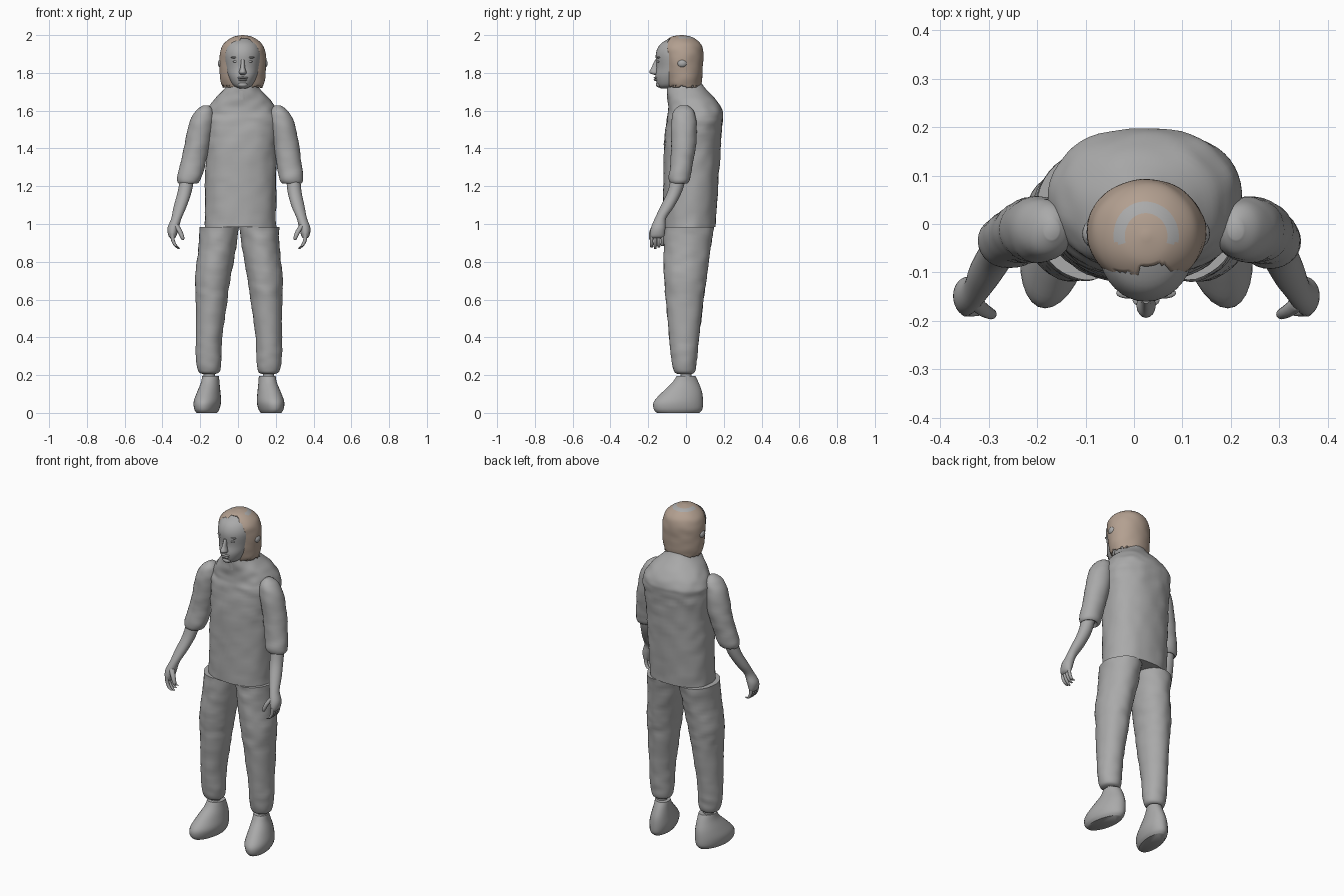
import bpy, bmesh, math, random
from mathutils import Vector, noise

random.seed(4)
default = bpy.data.objects.get("Cube")
if default:
    bpy.data.objects.remove(default, do_unlink=True)


def material(name, colour):
    mat = bpy.data.materials.new(name)
    mat.use_nodes = True
    mat.diffuse_color = (*colour, 1)
    mat.node_tree.nodes["Principled BSDF"].inputs["Base Color"].default_value = (*colour, 1)
    return mat


GREY = material("plain grey", (0.4, 0.4, 0.4))
BROWN = material("light brown hair", (0.45, 0.35, 0.28))


def finish(name, bm, mats, angle=50):
    bmesh.ops.recalc_face_normals(bm, faces=bm.faces)
    mesh = bpy.data.meshes.new(name)
    bm.to_mesh(mesh)
    bm.free()
    for mat in mats:
        mesh.materials.append(mat)
    obj = bpy.data.objects.new(name, mesh)
    bpy.context.collection.objects.link(obj)
    bpy.ops.object.select_all(action="DESELECT")
    obj.select_set(True)
    bpy.context.view_layer.objects.active = obj
    bpy.ops.object.shade_smooth_by_angle(angle=math.radians(angle))
    return obj


def smooth_rings(rings, steps):
    """Catmull-Rom resampling of (x, y, z, rx, ry) rings."""
    pts = [rings[0]] + list(rings) + [rings[-1]]
    out = []
    for i in range(1, len(pts) - 2):
        a, b, c, d = pts[i - 1:i + 3]
        for k in range(steps):
            t = k / steps
            out.append([q + t / 2 * (r - p + t * (2 * p - 5 * q + 4 * r - s + t * (3 * (q - r) + s - p)))
                        for p, q, r, s in zip(a, b, c, d)])
    return out + [list(rings[-1])]


def loft_mesh(rings, sides=28, steps=4, power=2.0, rumple=0.0, skew=0.0, cap=True):
    """Skin horizontal oval rings; rumple adds cloth folds, skew slides x with y."""
    bm = bmesh.new()
    loops = []
    for x, y, z, rx, ry in smooth_rings(rings, steps):
        loop = []
        for i in range(sides):
            a = math.tau * i / sides
            c, s = math.cos(a), math.sin(a)
            px = rx * math.copysign(abs(c) ** (2 / power), c)
            py = ry * math.copysign(abs(s) ** (2 / power), s)
            fold = 1
            if rumple:
                fold += rumple * noise.noise(Vector((x + px, y + py, z * 1.6)) * 16)
            px, py = px * fold, py * fold
            loop.append(bm.verts.new((x + px - skew * py, y + py, z)))
        loops.append(loop)
    for low, high in zip(loops, loops[1:]):
        for i in range(sides):
            j = (i + 1) % sides
            bm.faces.new((low[i], low[j], high[j], high[i]))
    if cap:
        bm.faces.new(loops[0])
        bm.faces.new(loops[-1])
    return bm


def loft(name, rings, **options):
    return finish(name, loft_mesh(rings, **options), [GREY])


def ellipsoid(name, centre, radii):
    bm = bmesh.new()
    bmesh.ops.create_uvsphere(bm, u_segments=16, v_segments=10, radius=1)
    bmesh.ops.scale(bm, vec=radii, verts=bm.verts)
    bmesh.ops.translate(bm, vec=centre, verts=bm.verts)
    return finish(name, bm, [GREY])


def mirrored(rings, side):
    """Put right-hand rings on either side of the slightly shifted body axis."""
    return [(side * x + 0.02 * min(1, max(0.3, (z - 1) / 0.4)) * (z > 0.98) + 0.005 * (z <= 0.98),
             y, z, rx, ry) for x, y, z, rx, ry in rings]


# Torso
loft("torso", [
    (.012, .017, .985, .188, .138), (.014, .025, 1.2, .188, .145), (.018, .033, 1.4, .19, .15),
    (.022, .044, 1.54, .2, .15), (.022, .05, 1.59, .19, .146), (.022, .034, 1.65, .155, .13),
    (.022, .0, 1.72, .09, .1), (.022, -.01, 1.76, .075, .085)],
    sides=56, steps=7, power=2.3, rumple=.035)
loft("neck", [(.022, -.04, 1.66, .04, .06), (.022, -.035, 1.72, .06, .065), (.022, -.03, 1.8, .06, .06)])

# Limbs, one pass for each side
trouser = [
    (.105, .017, .985, .105, .132), (.118, .005, .85, .098, .122), (.138, -.003, .72, .094, .113),
    (.145, -.007, .6, .084, .1), (.158, -.01, .4, .07, .079), (.16, -.01, .28, .067, .067),
    (.158, -.008, .22, .057, .055), (.158, -.006, .205, .03, .035)]
shoe = [
    (.17, -.042, 0, .052, .112), (.17, -.042, .02, .064, .129), (.167, -.04, .06, .07, .13),
    (.16, -.02, .11, .06, .105), (.152, -.003, .16, .048, .07), (.15, 0, .195, .044, .05)]
sleeve = [
    (.19, -.012, 1.628, .015, .02), (.197, -.012, 1.6, .046, .052), (.212, -.012, 1.54, .065, .067),
    (.233, -.012, 1.43, .068, .067), (.253, -.022, 1.33, .066, .06), (.27, -.035, 1.245, .065, .057),
    (.275, -.038, 1.215, .05, .045), (.278, -.04, 1.225, .036, .036)]
forearm = [
    (.28, -.038, 1.25, .037, .04), (.291, -.06, 1.17, .037, .038), (.313, -.1, 1.09, .034, .036),
    (.332, -.135, 1.03, .027, .03), (.348, -.147, .98, .03, .038), (.352, -.152, .94, .022, .038),
    (.35, -.153, .925, .012, .03)]
for side, label in ((1, "left"), (-1, "right")):
    loft(label + "_trouser_leg", mirrored(trouser, side), sides=40, steps=7, rumple=.045)
    loft(label + "_ankle", mirrored([(.155, 0, .16, .03, .03), (.158, 0, .24, .03, .03)], side))
    loft(label + "_shoe", mirrored(shoe, side), skew=.15 * side)
    loft(label + "_sleeve", mirrored(sleeve, side), steps=6, rumple=.05)
    loft(label + "_forearm_and_hand", mirrored(forearm, side))
    for n in range(4):
        y = -.182 + n * .019
        tip = .868 + .008 * abs(n - 1)
        finger = [(.352, y, .95, .011, .01), (.35, y, .915, .01, .009),
                  (.335, y, .885, .009, .009), (.318, y, tip, .006, .006)]
        loft(label + "_finger_" + str(n + 1), mirrored(finger, side), sides=10, steps=3)
    thumb = [(.338, -.16, 1.0, .016, .016), (.315, -.178, .965, .014, .014),
             (.3, -.186, .93, .011, .011), (.297, -.186, .915, .006, .006)]
    loft(label + "_thumb", mirrored(thumb, side), sides=12, steps=3)

# Head with facial features
HEAD_X = .025
head = [
    (-.09, 1.718, .02, .045), (-.083, 1.735, .05, .068), (-.066, 1.78, .076, .096),
    (-.045, 1.83, .092, .111), (-.045, 1.9, .1, .115), (-.04, 1.95, .085, .098),
    (-.035, 1.98, .05, .056), (-.03, 1.993, .015, .02)]
loft("head", [(HEAD_X, *ring) for ring in head], sides=36)
nose = [(-.158, 1.79, .012, .012), (-.168, 1.802, .02, .026), (-.162, 1.83, .012, .02),
        (-.152, 1.87, .009, .012)]
loft("nose", [(HEAD_X, *ring) for ring in nose], sides=16)
ellipsoid("upper_lip", (HEAD_X, -.158, 1.774), (.028, .014, .006))
ellipsoid("lower_lip", (HEAD_X, -.156, 1.763), (.024, .015, .007))
ellipsoid("chin", (HEAD_X, -.142, 1.738), (.026, .018, .015))
for side, label in ((1, "left"), (-1, "right")):
    ellipsoid(label + "_eye", (HEAD_X + side * .036, -.142, 1.86), (.015, .01, .007))
    ellipsoid(label + "_brow", (HEAD_X + side * .038, -.143, 1.882), (.024, .011, .006))
    ellipsoid(label + "_ear", (HEAD_X + side * .115, -.02, 1.85), (.017, .026, .022))

# Hair cap, cut open with a ragged edge around the face
hair = [
    (-.008, 1.72, .104, .088), (-.012, 1.76, .117, .096), (-.015, 1.85, .124, .106),
    (-.02, 1.92, .118, .11), (-.022, 1.96, .096, .095), (-.025, 1.99, .052, .056),
    (-.025, 2.0, .006, .006)]
bm = loft_mesh([(HEAD_X, *ring) for ring in hair], sides=64, steps=6, rumple=.025, cap=False)
bmesh.ops.holes_fill(bm, edges=[e for e in bm.edges if e.is_boundary and e.verts[0].co.z > 1.9])
gone = []
for face in bm.faces:
    c = face.calc_center_median()
    ragged = random.uniform(-.007, .007)
    parting = abs(c.x - HEAD_X - .015) < .03 and c.y < -.085
    if c.y < -.103 + ragged or parting or c.z < 1.727 + ragged:
        gone.append(face)
    # Scalp showing in an arc on the crown
    elif 1.984 < c.z < 1.993 and c.y > -.04:
        face.material_index = 1
bmesh.ops.delete(bm, geom=gone, context="FACES")
cap = finish("hair", bm, [BROWN, GREY], 35)
shell = cap.modifiers.new("thickness", "SOLIDIFY")
shell.thickness = .006
